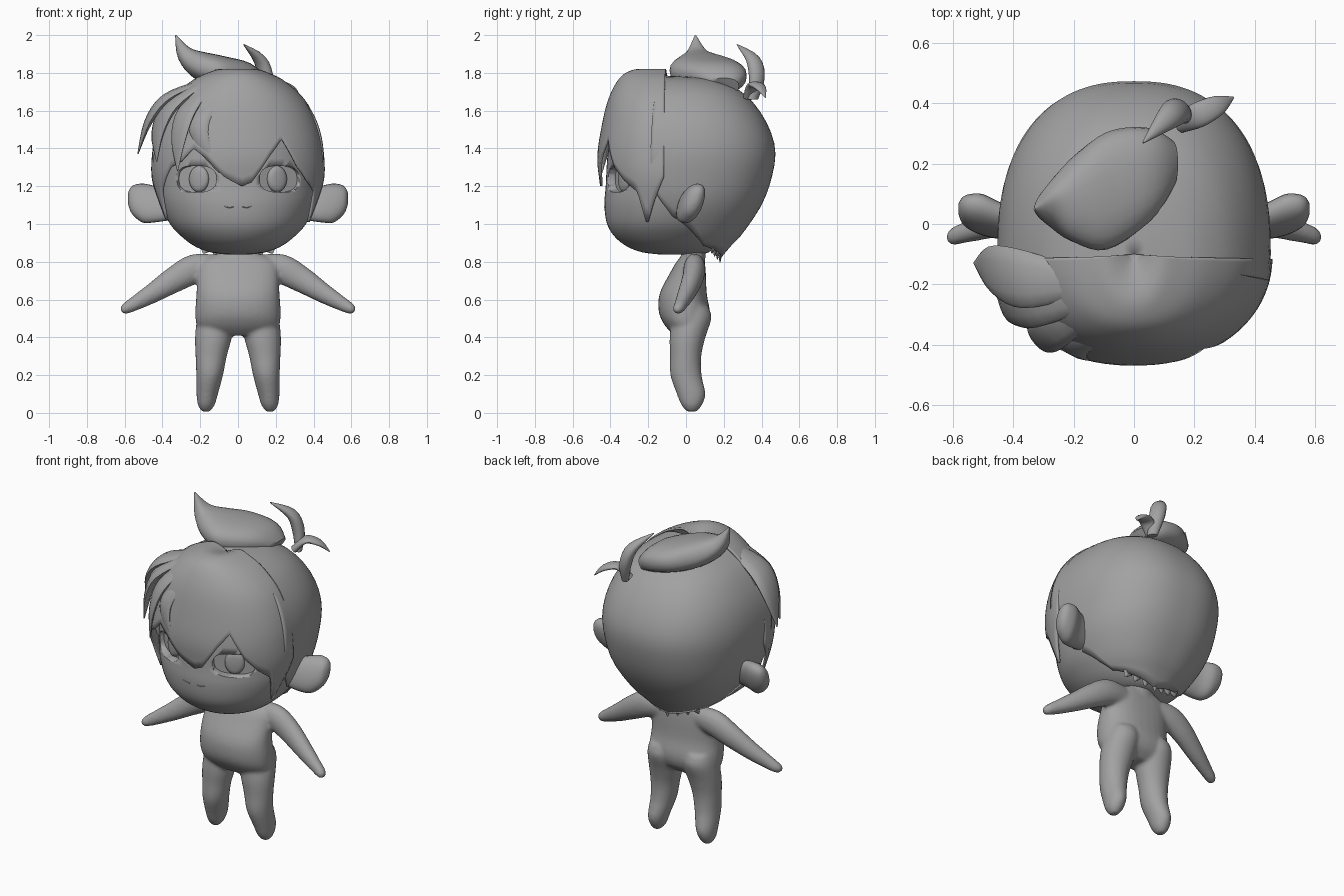
import bpy, bmesh, math
from mathutils import Vector

if "Cube" in bpy.data.objects:
    bpy.data.objects.remove(bpy.data.objects["Cube"])

grey = bpy.data.materials.new("plain grey")
grey.diffuse_color = (0.36, 0.36, 0.36, 1)
grey.use_nodes = True
grey.node_tree.nodes["Principled BSDF"].inputs["Base Color"].default_value = grey.diffuse_color


def sample(pts, t):
    """Smooth interpolation through rows of numbers, t in 0..len-1."""
    i = min(int(t), len(pts) - 2)
    f = t - i
    b, c = pts[i], pts[i + 1]
    a, d = pts[max(i - 1, 0)], pts[min(i + 2, len(pts) - 1)]
    return [0.5 * (2 * q + (r - p) * f + (2 * p - 5 * q + 4 * r - s) * f * f
                   + (3 * q - p - 3 * r + s) * f ** 3) for p, q, r, s in zip(a, b, c, d)]


def sgnpow(v, n):
    return math.copysign(abs(v) ** (2 / n), v)


def finish(name, verts, faces, angle=50):
    me = bpy.data.meshes.new(name)
    me.from_pydata(verts, [], faces)
    bm = bmesh.new()
    bm.from_mesh(me)
    bmesh.ops.remove_doubles(bm, verts=bm.verts, dist=1e-5)
    bmesh.ops.recalc_face_normals(bm, faces=bm.faces)
    bm.to_mesh(me)
    bm.free()
    ob = bpy.data.objects.new(name, me)
    bpy.context.collection.objects.link(ob)
    me.materials.append(grey)
    bpy.ops.object.select_all(action='DESELECT')
    ob.select_set(True)
    bpy.context.view_layer.objects.active = ob
    bpy.ops.object.shade_smooth_by_angle(angle=math.radians(angle))
    return ob


def loft(name, pts, u, v=None, n=2, seg=24, sub=4):
    """Closed tube through (x, y, z, radius_u, radius_v) sections."""
    u = Vector(u).normalized()
    verts, faces = [], []
    rows = (len(pts) - 1) * sub
    for r in range(rows + 1):
        t = r / sub
        p = sample(pts, t)
        c = Vector(p[:3])
        if v:
            w = Vector(v)
        else:
            lo, hi = sample(pts, max(t - .1, 0)), sample(pts, min(t + .1, len(pts) - 1))
            w = (Vector(hi[:3]) - Vector(lo[:3])).cross(u).normalized()
        for k in range(seg):
            a = 2 * math.pi * k / seg
            verts.append(c + u * max(p[3], .002) * sgnpow(math.cos(a), n)
                         + w * max(p[4], .002) * sgnpow(math.sin(a), n))
    for r in range(rows):
        for k in range(seg):
            k2 = (k + 1) % seg
            faces.append((r * seg + k, r * seg + k2, (r + 1) * seg + k2, (r + 1) * seg + k))
    faces += [tuple(range(seg)), tuple(range(rows * seg, rows * seg + seg))]
    return finish(name, verts, faces)


def shell(name, profile, edge, n, step=2, rows=26):
    """Hair shell around (0, -0.1): profile rows (z, rx, ry), edge rows (angle from front, lowest z)."""
    verts, faces = [], []
    cols = int((edge[-1][0] - edge[0][0]) / step)
    for c in range(cols + 1):
        ang = edge[0][0] + c * step
        i = max(j for j in range(len(edge) - 1) if edge[j][0] <= ang)
        (a0, z0), (a1, z1) = edge[i], edge[i + 1]
        zlow = z0 + (z1 - z0) * (ang - a0) / (a1 - a0)
        lo, hi = 1, len(profile) - 1
        for _ in range(25):
            m = (lo + hi) / 2
            lo, hi = (m, hi) if sample(profile, m)[0] > zlow else (lo, m)
        s, k = math.sin(math.radians(ang)), math.cos(math.radians(ang))
        for r in range(rows + 1):
            z, rx, ry = sample(profile, lo * r / rows)
            verts.append((rx * sgnpow(s, n), -.1 - ry * sgnpow(k, n), z))
    for c in range(cols):
        for r in range(rows):
            a = c * (rows + 1) + r
            faces.append((a, a + 1, a + rows + 2, a + rows + 1))
    ob = finish(name, verts, faces)
    mod = ob.modifiers.new("thickness", 'SOLIDIFY')
    mod.thickness = .012
    return ob


X, Y, Z = (1, 0, 0), (0, 1, 0), (0, 0, 1)

# Head: (z, front y, back y, half width)
head_rows = [(.838, -.13, .07, .06), (.85, -.23, .12, .145), (.88, -.31, .16, .225), (.93, -.375, .21, .295),
             (1.0, -.418, .27, .36), (1.1, -.432, .32, .405), (1.2, -.425, .36, .425),
             (1.4, -.41, .40, .43), (1.6, -.35, .34, .36), (1.73, -.2, .2, .2)]
head = loft("head", [(0, (f + b) / 2, z, w, (b - f) / 2) for z, f, b, w in head_rows], X, Y, n=2.1, seg=64)

# Eye sockets cut into the face, each with an iris
for s, side in ((-1, "left"), (1, "right")):
    out = Vector((s * .42, -.9, 0)).normalized()
    across = Vector((-out.y, out.x, 0))
    c = Vector((s * .222, -.36, 1.238))
    rows = [(*(c + out * d), .118, .07) for d in (-.04, .06, .16)]
    cutter = loft(side + "_socket_cutter", rows, across, Z, n=2.8, seg=32, sub=1)
    cutter.hide_render = True
    cutter.hide_viewport = True
    mod = head.modifiers.new("socket", 'BOOLEAN')
    mod.operation = 'DIFFERENCE'
    mod.solver = 'EXACT'
    mod.object = cutter
    ci = c - out * .035
    loft(side + "_iris", [(*(ci + out * d), a, b) for d, a, b in
                          ((-.02, .055, .07), (.005, .055, .068), (.018, .035, .05), (.022, .004, .006))],
         across, Z, seg=24)

# Mouth
for s in (-1, 1):
    loft("mouth_line", [(s * .025, -.431, 1.09, .003, .002), (s * .05, -.429, 1.088, .003, .003),
                        (s * .075, -.424, 1.095, .003, .002)], Y, seg=8)

# Ears
for s in (-1, 1):
    loft("ear", [(s * x, y, z, a, b) for x, y, z, a, b in
                 ((.37, .0, 1.10, .045, .085), (.44, .01, 1.105, .052, .1), (.50, .03, 1.11, .06, .108),
                  (.545, .04, 1.122, .052, .09), (.57, .045, 1.13, .038, .064), (.582, .05, 1.135, .015, .03))],
         Y, (0, .28, .96), n=2.2)

# Back hair cap and front fringe
shell("back_hair",
      [(1.785, 0, 0), (1.775, .14, .18), (1.75, .23, .30), (1.68, .33, .42), (1.55, .415, .52), (1.4, .452, .572),
       (1.25, .445, .555), (1.1, .412, .50), (.95, .325, .40), (.88, .255, .335), (.79, .16, .26)],
      [(84, 1.2), (92, 1.04), (100, .99), (110, .93), (120, .885), (140, .86), (180, .815),
       (220, .86), (240, .885), (250, .93), (260, .99), (268, 1.04), (276, 1.2)], 2.4)
shell("fringe",
      [(1.785, 0, 0), (1.82, .08, .13), (1.805, .15, .21), (1.755, .25, .265), (1.65, .36, .315),
       (1.5, .43, .35), (1.35, .457, .37), (1.2, .45, .355), (.95, .375, .33)],
      [(-88, 1.25), (-80, 1.15), (-73, 1.0), (-65, 1.17), (-50, 1.3), (-40, 1.33), (-30, 1.40), (-20, 1.35),
       (-8, 1.25), (2, 1.2), (8, 1.22), (20, 1.36), (30, 1.45), (42, 1.3), (52, 1.23), (65, 1.17), (73, .99),
       (80, 1.12), (88, 1.25)], 2.15)


def lock(name, path, sizes):
    """Flat tapered strand lying along the head surface."""
    m = path[len(path) // 2]
    return loft(name, [(*p, *s) for p, s in zip(path, sizes)], (-(m[1] + .1), m[0], 0), seg=12)


# Loose strands on one side of the fringe
strand = ((.06, .02), (.1, .03), (.08, .02), (.004, .003))
lock("side_strand", [(-.22, -.19, 1.735), (-.38, -.18, 1.66), (-.475, -.155, 1.54), (-.53, -.13, 1.37)], strand)
lock("side_strand", [(-.2, -.24, 1.735), (-.36, -.25, 1.62), (-.425, -.26, 1.48), (-.43, -.30, 1.33)], strand)
lock("side_strand", [(-.15, -.28, 1.74), (-.27, -.35, 1.6), (-.315, -.385, 1.45), (-.32, -.40, 1.28)],
     [(a * .7, b * .8) for a, b in strand])
lock("front_strand", [(-.08, -.34, 1.70), (-.20, -.395, 1.55), (-.19, -.425, 1.42), (-.1, -.445, 1.27)],
     [(a * .6, b * .8) for a, b in strand])

# Swoop and two curls on the crown
loft("crown_swoop", [(.12, .2, 1.73, .08, .05), (.04, .16, 1.775, .16, .08), (-.09, .11, 1.805, .195, .085),
                     (-.2, .08, 1.84, .14, .075), (-.28, .06, 1.9, .06, .045), (-.33, .05, 2.0, .003, .003)],
     Y, n=2.4)
loft("crown_curl", [(.165, .355, 1.66, .03, .02), (.15, .375, 1.77, .045, .035), (.115, .355, 1.87, .042, .03),
                    (.03, .27, 1.95, .003, .003)], (.6, -.8, 0), seg=16)
loft("crown_curl", [(.15, .33, 1.67, .03, .02), (.21, .36, 1.735, .042, .018), (.28, .395, 1.72, .033, .015),
                    (.33, .42, 1.67, .003, .003)], (-.5, .85, 0), seg=16)

# Short nape tufts growing from the lower hair edge
for i in range(-3, 4):
    x = i * .055
    y = .195 - abs(i) * .014
    z = .875 + abs(i) * .006
    loft("nape_tuft", [(x, y + .01, z + .03, .035, .012), (x, y - .012, z - .03, .028, .01),
                       (x * 1.1, y - .015, z - .08 + abs(i) * .01, .002, .002)], X, seg=8, sub=2)

# Body: torso, neck, arms and legs fused into one smooth skin
parts = [loft("body", [(0, .04, .84, .13, .055), (0, .025, .8, .20, .075), (0, .01, .74, .215, .095),
                       (0, -.015, .63, .22, .125), (0, -.008, .53, .226, .135), (0, .0, .46, .215, .11),
                       (0, .0, .41, .15, .06)], X, Y, n=2.3, seg=32),
         loft("neck", [(0, .04, .78, .09, .06), (0, .04, .84, .09, .065), (0, .04, .92, .1, .075)], X, Y)]
for s in (-1, 1):
    parts.append(loft("arm", [(s * x, y, z, a, b) for x, y, z, a, b in
                              ((.13, .045, .775, .05, .065), (.23, .045, .762, .058, .078),
                               (.33, .035, .71, .056, .07), (.45, .005, .635, .048, .053),
                               (.55, -.025, .577, .036, .038), (.6, -.04, .55, .03, .028),
                               (.62, -.045, .54, .013, .013))], Y))
    parts.append(loft("leg", [(s * x, y, z, a, b) for x, y, z, a, b in
                              ((.115, .03, .56, .09, .09), (.118, .03, .5, .1, .105), (.13, .008, .4, .098, .095),
                               (.142, -.002, .3, .083, .083), (.15, .0, .2, .071, .083),
                               (.163, .027, .1, .057, .076), (.168, .03, .04, .044, .054),
                               (.17, .03, .006, .02, .025))], X, Y))
bpy.ops.object.select_all(action='DESELECT')
for p in parts:
    p.select_set(True)
bpy.context.view_layer.objects.active = parts[0]
bpy.ops.object.join()
body = parts[0]
mod = body.modifiers.new("fuse", 'REMESH')
mod.mode = 'VOXEL'
mod.voxel_size = .011
mod.use_smooth_shade = True
mod = body.modifiers.new("soften", 'SMOOTH')
mod.iterations = 5
